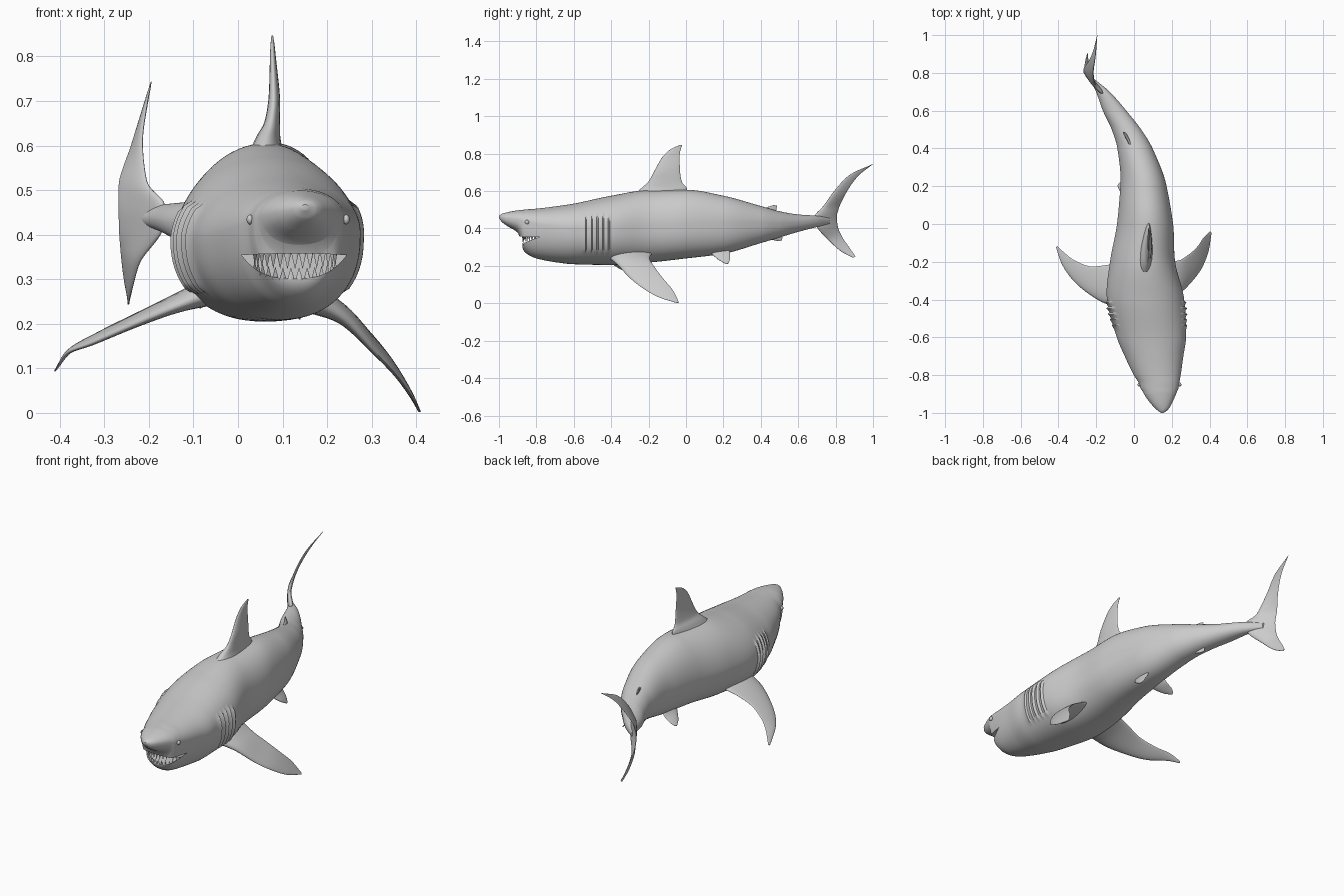
import bpy, bmesh, math
from mathutils import Vector

if "Cube" in bpy.data.objects:
    bpy.data.objects.remove(bpy.data.objects["Cube"])


def interp(keys, t):
    """Smooth monotone interpolation of rows (t, a, b, ...)."""
    n = len(keys)
    i = 0
    while i < n - 2 and t > keys[i + 1][0]:
        i += 1

    def slope(j, c):
        return (keys[j + 1][c] - keys[j][c]) / (keys[j + 1][0] - keys[j][0])

    def tangent(j, c):
        if j == 0:
            return slope(0, c)
        if j == n - 1:
            return slope(n - 2, c)
        a, b = slope(j - 1, c), slope(j, c)
        return 2 * a * b / (a + b) if a * b > 0 else 0

    h = keys[i + 1][0] - keys[i][0]
    s = (t - keys[i][0]) / h
    out = []
    for c in range(1, len(keys[0])):
        p, q = keys[i][c], keys[i + 1][c]
        out.append((2*s**3 - 3*s**2 + 1) * p + (s**3 - 2*s**2 + s) * h * tangent(i, c)
                   + (3*s**2 - 2*s**3) * q + (s**3 - s**2) * h * tangent(i + 1, c))
    return out


def finish(name, bm, angle=40):
    bmesh.ops.recalc_face_normals(bm, faces=bm.faces)
    me = bpy.data.meshes.new(name)
    bm.to_mesh(me)
    bm.free()
    ob = bpy.data.objects.new(name, me)
    bpy.context.collection.objects.link(ob)
    smooth(ob, angle)
    return ob


def activate(ob):
    bpy.ops.object.select_all(action='DESELECT')
    ob.select_set(True)
    bpy.context.view_layer.objects.active = ob


def smooth(ob, angle):
    activate(ob)
    bpy.ops.object.shade_smooth_by_angle(angle=math.radians(angle))


def loft(name, rings, angle=40):
    bm = bmesh.new()
    rows = [[bm.verts.new(p) for p in r] for r in rings]
    n = len(rows[0])
    for a, b in zip(rows, rows[1:]):
        for k in range(n):
            bm.faces.new((a[k], a[(k + 1) % n], b[(k + 1) % n], b[k]))
    bm.faces.new(rows[0])
    bm.faces.new(rows[-1])
    return finish(name, bm, angle)


# Body stations: y, centre x, half width, widest z, top z, bottom z
BODY = [
    (-1.0, .15, .006, .462, .468, .456), (-.985, .15, .028, .458, .478, .435),
    (-.95, .144, .056, .452, .488, .41), (-.90, .138, .085, .445, .497, .378),
    (-.885, .137, .092, .44, .499, .345), (-.87, .135, .10, .435, .50, .285),
    (-.84, .132, .108, .43, .503, .257), (-.8, .123, .124, .42, .506, .24),
    (-.7, .106, .155, .405, .518, .22), (-.6, .092, .183, .395, .533, .209),
    (-.4, .061, .204, .39, .575, .205), (-.2, .045, .172, .40, .605, .218),
    (0, .058, .148, .41, .607, .24), (.2, .05, .122, .42, .575, .265),
    (.4, .005, .093, .425, .52, .322), (.5, -.04, .078, .425, .492, .352),
    (.6, -.103, .062, .43, .475, .382), (.7, -.165, .036, .437, .468, .408),
    (.77, -.225, .012, .44, .455, .425)]
GILLS = [-.54 + .031 * i for i in range(5)]


def gill_offset(y):
    """Overlapping flaps: rise to each slit, then drop behind it."""
    for g in GILLS:
        if g - .02 <= y <= g:
            return .006 * (y - g + .02) / .02
        if g < y < g + .009:
            return -.008 * (1 - (y - g - .003) / .008)
    return 0


ys = [-1 + 1.77 * i / 140 for i in range(141)] + [k[0] for k in BODY]
ys += [-.998, -.995, -.99]
ys = [y for y in ys if not GILLS[0] - .02 < y < GILLS[-1] + .012]
for g in GILLS:
    ys += [g - .019, g - .009, g, g + .003, g + .009]
ys = sorted(set(round(y, 4) for y in ys))
rings = []
for y in ys:
    cx, hw, zc, top, bot = interp(BODY, y)
    ring = []
    for k in range(72):
        a = 2 * math.pi * k / 72
        c, s = math.cos(a), math.sin(a)
        p = 1.0 if s > 0 else .9
        x = hw * math.copysign(abs(c) ** p, c)
        dz = (top - zc) * s if s > 0 else -(zc - bot) * abs(s) ** p
        if -.115 < dz < .075:
            x += math.copysign(gill_offset(y), c)
        ring.append((cx + x + max(dz, 0) * .08, y, zc + dz))
    rings.append(ring)
body = loft("body", rings, 35)


# Mouth cavity cut into the head
def lip(u):
    return .354 - .052 * (1 - abs(u) ** 3)


us = [-1 + i / 10 for i in range(21)]
outline = [(.126 + .118 * u, lip(u)) for u in us]
outline += [(.126 + .118 * u, .354 + .004 * (1 - u * u)) for u in us[-2:0:-1]]
cutter = loft("mouth_cutter", [[(x, y, z) for x, z in outline] for y in (-1.05, -.775)])
cutter.hide_render = True
mod = body.modifiers.new("mouth", 'BOOLEAN')
mod.operation = 'DIFFERENCE'
mod.solver = 'EXACT'
mod.object = cutter
activate(body)
bpy.ops.object.modifier_apply(modifier=mod.name)
bpy.data.objects.remove(cutter)
smooth(body, 35)


# Teeth along the jaw arc
def teeth(name, count, upper):
    bm = bmesh.new()
    for i in range(count):
        a = math.pi * (.1 + .8 * i / (count - 1))
        c, s = math.cos(a), math.sin(a)
        x, y = .128 + .095 * c, -.778 - .094 * s
        z = .36 if upper else lip(c * .8) - .004
        h = (.026 + .012 * s) * (-1 if upper else .75)
        tip = bm.verts.new((x, y - .002, z + h))
        base = []
        for k in range(8):
            b = 2 * math.pi * k / 8
            u, w = .0085 * math.cos(b), .004 * math.sin(b)
            base.append(bm.verts.new((x - u * s + w * c, y + u * c * .9 - w * s, z)))
        for k in range(8):
            bm.faces.new((base[k], base[(k + 1) % 8], tip))
        bm.faces.new(base)
    finish(name, bm, 50)


teeth("upper_teeth", 15, True)
teeth("lower_teeth", 14, False)

# Eyes
for side, x in (("left", .027), ("right", .243)):
    bpy.ops.mesh.primitive_uv_sphere_add(segments=20, ring_count=12, radius=.011,
                                         location=(x, -.85, .434))
    eye = bpy.context.object
    eye.name = side + "_eye"
    eye.scale.x = .7
    smooth(eye, 60)


def fin(name, sections, steps=6):
    """Loft foil sections given as (leading xyz, trailing xyz, thickness)."""
    keys = [(i, *le, *te, th) for i, (le, te, th) in enumerate(sections)]
    n = (len(keys) - 1) * steps
    rows = [interp(keys, i / steps) for i in range(n + 1)]
    mids = [(Vector(r[:3]) + Vector(r[3:6])) / 2 for r in rows]
    rings = []
    for i, r in enumerate(rows):
        le, te = Vector(r[:3]), Vector(r[3:6])
        span = mids[min(i + 1, n)] - mids[max(i - 1, 0)]
        normal = (te - le).cross(span).normalized()
        ring = []
        for k in range(24):
            a = 2 * math.pi * k / 24
            u = (1 - math.cos(a)) / 2
            ring.append(le.lerp(te, u) + normal * r[6] * .5 * math.sin(a) * (1.25 - .7 * u))
        rings.append(ring)
    loft(name, rings, 60)


# Tail fin, lower tip to upper tip
fin("tail_fin", [
    ((-.246, .893, .243), (-.246, .907, .250), .004),
    ((-.238, .83, .277), (-.256, .872, .30), .010),
    ((-.222, .765, .335), (-.263, .832, .36), .016),
    ((-.17, .70, .412), (-.267, .812, .41), .026),
    ((-.165, .69, .465), (-.268, .806, .46), .026),
    ((-.205, .735, .52), (-.268, .818, .51), .018),
    ((-.215, .80, .61), (-.24, .862, .60), .012),
    ((-.205, .88, .69), (-.215, .92, .68), .008),
    ((-.195, .990, .740), (-.195, 1.0, .745), .003)])

# Dorsal fins
fin("dorsal_fin", [
    ((.055, -.30, .56), (.07, .0, .57), .09),
    ((.062, -.245, .61), (.078, .005, .612), .060),
    ((.074, -.20, .652), (.082, -.022, .65), .036),
    ((.08, -.168, .71), (.084, -.033, .72), .026),
    ((.078, -.12, .79), (.08, -.034, .79), .015),
    ((.077, -.075, .828), (.078, -.026, .83), .009),
    ((.077, -.03, .847), (.077, -.02, .845), .004)])
fin("rear_dorsal_fin", [
    ((-.005, .38, .50), (-.035, .475, .475), .02),
    ((-.025, .425, .512), (-.045, .483, .50), .012),
    ((-.05, .468, .525), (-.058, .487, .521), .005)])

# Pectoral fins
fin("right_pectoral_fin", [
    ((.17, -.42, .255), (.15, -.18, .27), .075),
    ((.24, -.37, .21), (.225, -.195, .24), .042),
    ((.31, -.30, .135), (.285, -.165, .19), .026),
    ((.36, -.23, .08), (.335, -.12, .13), .018),
    ((.395, -.14, .03), (.37, -.07, .07), .011),
    ((.41, -.05, .002), (.403, -.038, .006), .004)])
fin("left_pectoral_fin", [
    ((-.05, -.44, .275), (-.05, -.2, .285), .075),
    ((-.14, -.425, .238), (-.13, -.215, .262), .042),
    ((-.24, -.37, .195), (-.22, -.225, .225), .026),
    ((-.33, -.29, .155), (-.31, -.195, .182), .018),
    ((-.385, -.205, .133), (-.365, -.155, .15), .011),
    ((-.412, -.125, .093), (-.406, -.117, .10), .004)])

# Pelvic and anal fins
fin("right_pelvic_fin", [
    ((.09, .11, .30), (.09, .23, .30), .03),
    ((.11, .14, .262), (.105, .235, .265), .018),
    ((.13, .175, .232), (.12, .235, .24), .011),
    ((.14, .215, .21), (.135, .228, .213), .004)])
fin("left_pelvic_fin", [
    ((-.01, .10, .30), (-.01, .22, .30), .03),
    ((-.04, .13, .272), (-.035, .225, .272), .018),
    ((-.07, .165, .248), (-.06, .225, .255), .011),
    ((-.087, .20, .235), (-.082, .215, .238), .004)])
fin("anal_fin", [
    ((-.015, .41, .36), (-.04, .51, .37), .02),
    ((-.02, .445, .343), (-.04, .515, .352), .012),
    ((-.035, .49, .333), (-.04, .513, .336), .005)])
